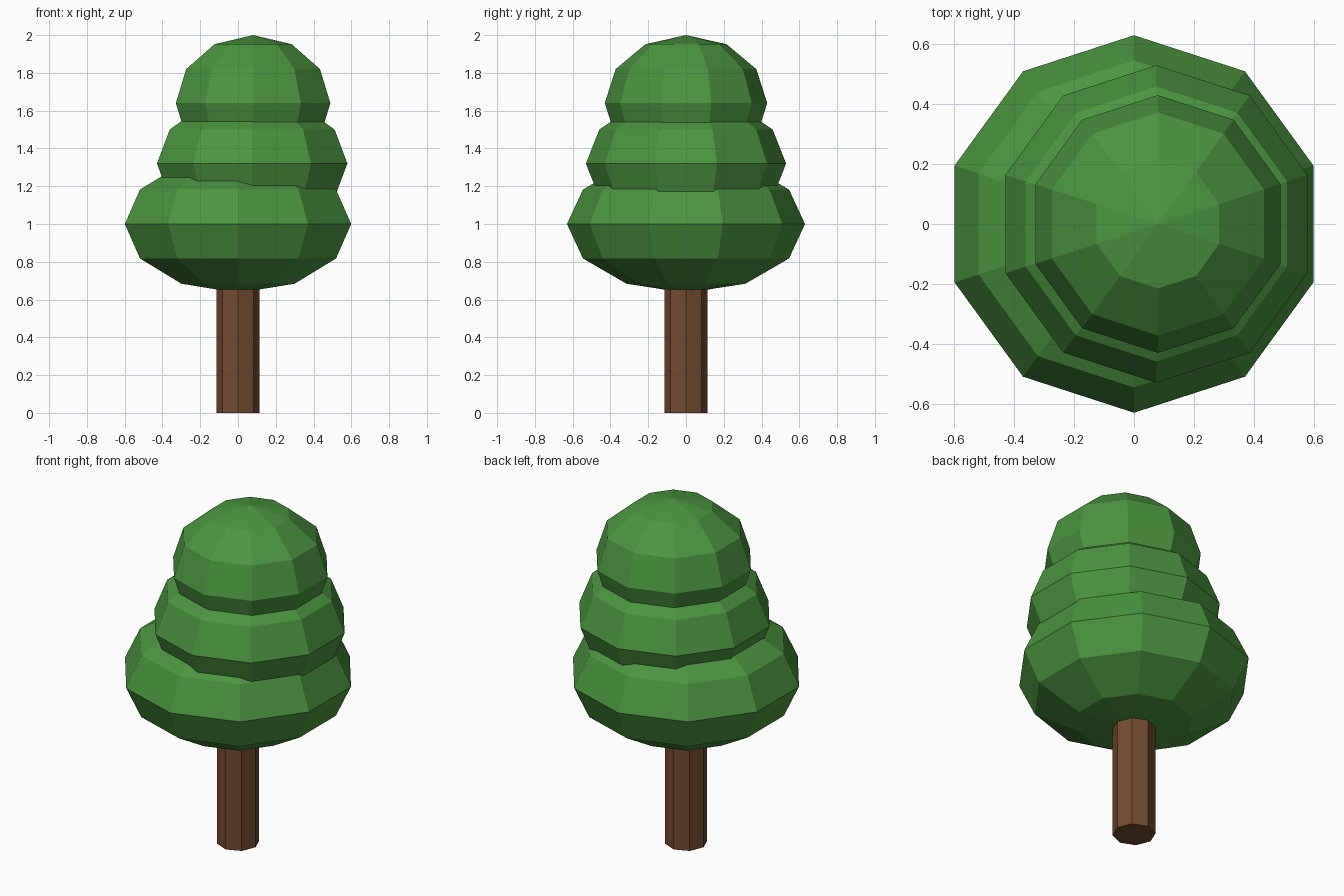
import bpy

if "Cube" in bpy.data.objects:
    bpy.data.objects.remove(bpy.data.objects["Cube"])


def material(name, color):
    mat = bpy.data.materials.new(name)
    mat.diffuse_color = color
    mat.use_nodes = True
    mat.node_tree.nodes["Principled BSDF"].inputs["Base Color"].default_value = mat.diffuse_color
    return mat


leaf = material("leaf_green", (0.07, 0.30, 0.05, 1))
bark = material("bark_brown", (0.17, 0.07, 0.03, 1))

# Trunk: eight-sided post reaching into the foliage
TRUNK_TOP = 0.7
bpy.ops.mesh.primitive_cylinder_add(vertices=8, radius=0.115, depth=TRUNK_TOP,
                                    location=(0, 0, TRUNK_TOP / 2))
trunk = bpy.context.object
trunk.name = "trunk"
trunk.data.materials.append(bark)

# Foliage: stacked, flattened low-poly balls (name, x, z, radius, half height)
for name, x, z, radius, half_height in (
    ("lower_foliage", 0.0, 1.0, 0.63, 0.365),
    ("middle_foliage", 0.075, 1.32, 0.53, 0.36),
    ("upper_foliage", 0.08, 1.64, 0.43, 0.36),
):
    bpy.ops.mesh.primitive_uv_sphere_add(segments=10, ring_count=6, radius=1,
                                         location=(x, 0, z))
    ball = bpy.context.object
    ball.name = name
    ball.scale = (radius, radius, half_height)
    bpy.ops.object.transform_apply(location=False, rotation=False, scale=True)
    ball.data.materials.append(leaf)
